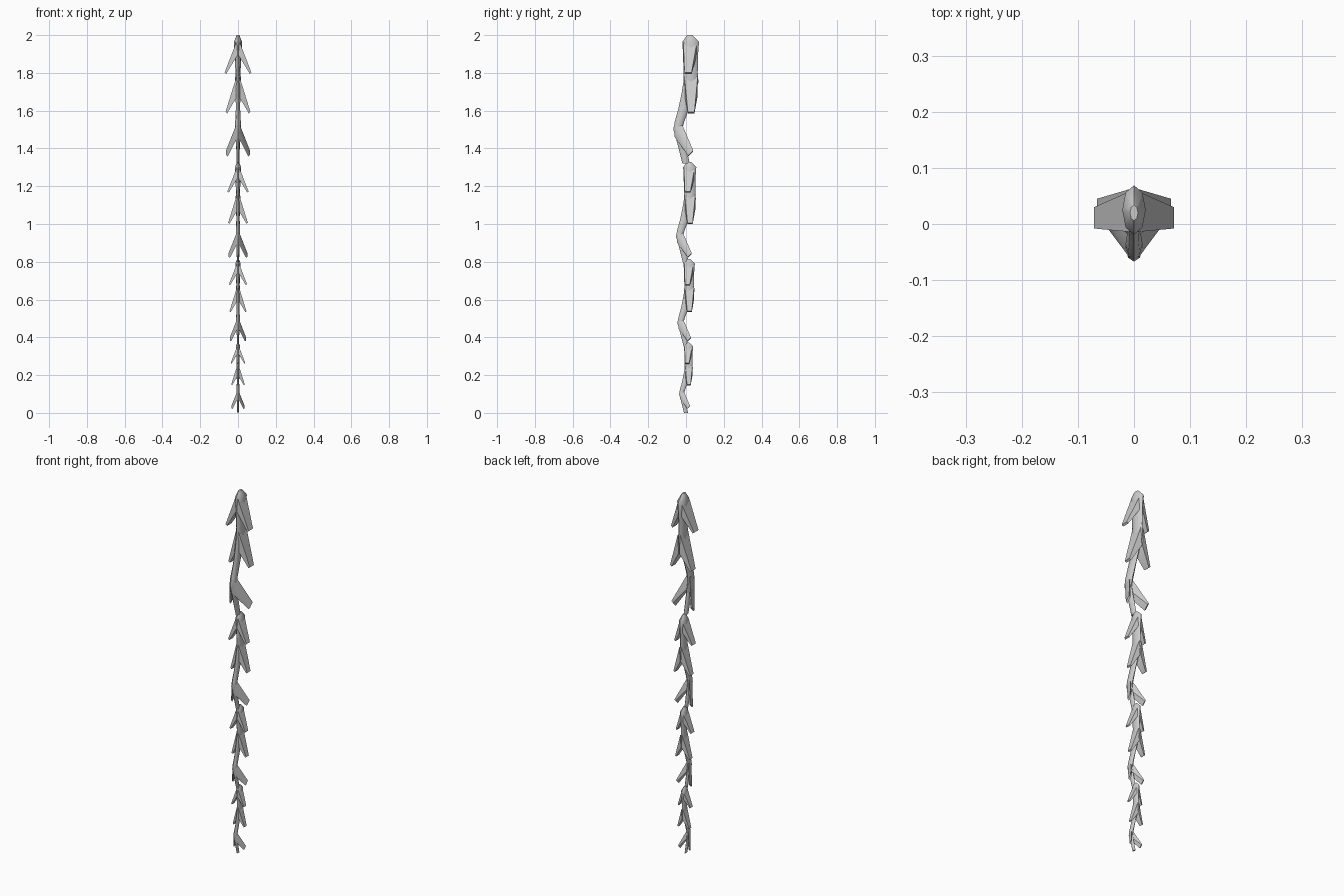
import bpy, bmesh, math

if "Cube" in bpy.data.objects:
    bpy.data.objects.remove(bpy.data.objects["Cube"])

# spine rings: z below the top, front y, back y, half width
SPINE = [(0.0, .006, .034, .007), (.035, -.019, .069, .021), (.10, -.016, .064, .019),
         (.20, -.013, .062, .013), (.25, -.014, .066, .017), (.30, -.022, .050, .014),
         (.38, -.038, .020, .011), (.46, -.060, -.010, .015), (.50, -.067, -.020, .015),
         (.55, -.052, -.010, .011), (.68, -.019, .020, .007)]

# barbs: root (outer z, inner z, front y, back y), tip (x, outer z, front y, back y, back lift)
BARBS = [((.035, .105, -.014, .058), (.071, .198, -.008, .030, 0)),
         ((.22, .32, -.008, .062), (.066, .407, .010, .045, 0)),
         ((.47, .54, -.060, -.022), (.063, .635, .014, .038, .025))]


def finish(bm, name):
    bmesh.ops.recalc_face_normals(bm, faces=bm.faces)
    me = bpy.data.meshes.new(name)
    bm.to_mesh(me)
    bm.free()
    ob = bpy.data.objects.new(name, me)
    bpy.context.collection.objects.link(ob)
    bpy.ops.object.select_all(action='DESELECT')
    ob.select_set(True)
    bpy.context.view_layer.objects.active = ob
    bpy.ops.object.shade_smooth_by_angle(angle=math.radians(50))


def loft(bm, rings):
    rows = [[bm.verts.new(p) for p in ring] for ring in rings]
    n = len(rows[0])
    for a, b in zip(rows, rows[1:]):
        for i in range(n):
            j = (i + 1) % n
            bm.faces.new((a[i], a[j], b[j], b[i]))
    bm.faces.new(rows[0])
    bm.faces.new(rows[-1])


def segment(index, top, s):
    # bent spine of one link
    bm = bmesh.new()
    rings = []
    for d, f, b, w in SPINE:
        mid, r = (f + b) / 2, (b - f) / 2
        rings.append([(s * w * math.sin(k * math.pi / 4),
                       s * (mid - r * math.cos(k * math.pi / 4)),
                       top - s * d) for k in range(8)])
    loft(bm, rings)
    finish(bm, f"spine_link_{index}")

    # three pairs of blade-like barbs, mirrored left and right
    for n, ((zo, zi, f, b), (x, tz, tf, tb, lift)) in enumerate(BARBS, 1):
        bm = bmesh.new()
        for side in (-1, 1):
            root = [(.008, f, zo), (.008, b, zo), (.002, b, zi), (.002, f, zi)]
            tip = [(x, tf, tz), (x, tb, tz - lift),
                   (x - .009, tb, tz + .007 - lift), (x - .009, tf, tz + .007)]
            loft(bm, [[(side * s * px, s * py, top - s * pz) for px, py, pz in ring]
                      for ring in (root, tip)])
        finish(bm, f"barb_pair_{index}_{n}")


# four links, shrinking towards the bottom
for i, (top, s) in enumerate([(2.0, 1.0), (1.328, .79), (.815, .68), (.372, .547)], 1):
    segment(i, top, s)
